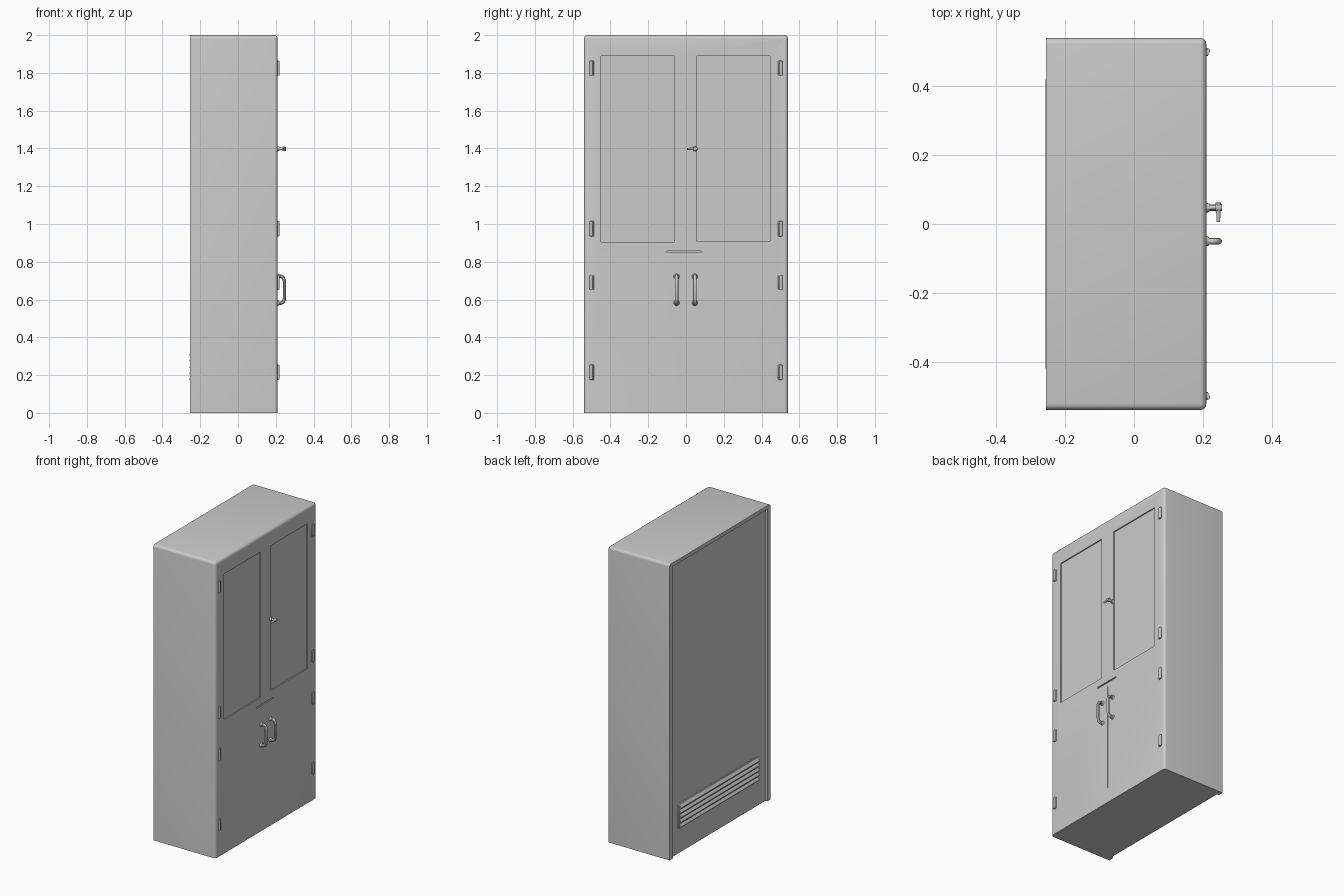
import bpy, bmesh, math
from mathutils import Vector, Matrix

if "Cube" in bpy.data.objects:
    bpy.data.objects.remove(bpy.data.objects["Cube"])

steel = bpy.data.materials.new("painted grey steel")
steel.diffuse_color = (0.6, 0.6, 0.6, 1)
steel.use_nodes = True
steel.node_tree.nodes["Principled BSDF"].inputs["Base Color"].default_value = steel.diffuse_color


def finish(ob):
    ob.data.materials.clear()
    ob.data.materials.append(steel)
    bpy.ops.object.select_all(action='DESELECT')
    ob.select_set(True)
    bpy.context.view_layer.objects.active = ob
    bpy.ops.object.shade_smooth_by_angle(angle=math.radians(35))
    return ob


def make(name, bm):
    bmesh.ops.recalc_face_normals(bm, faces=bm.faces)
    me = bpy.data.meshes.new(name)
    bm.to_mesh(me)
    bm.free()
    ob = bpy.data.objects.new(name, me)
    bpy.context.collection.objects.link(ob)
    return finish(ob)


def box_bm(lo, hi):
    bm = bmesh.new()
    lo, hi = Vector(lo), Vector(hi)
    size = hi - lo
    bmesh.ops.create_cube(bm, size=1, matrix=Matrix.Translation((lo + hi) / 2) @ Matrix.Diagonal((*size, 1)))
    return bm


def rounded_box(name, lo, hi, r, rule=lambda e: True, seg=3):
    bm = box_bm(lo, hi)
    edges = [e for e in bm.edges if rule(e)]
    bmesh.ops.bevel(bm, geom=edges, offset=r, segments=seg, profile=0.5, affect='EDGES')
    return make(name, bm)


def rod(name, a, b, r1, r2, sides=14):
    a, b = Vector(a), Vector(b)
    d = b - a
    bm = bmesh.new()
    m = Matrix.Translation((a + b) / 2) @ d.to_track_quat('Z', 'Y').to_matrix().to_4x4()
    bmesh.ops.create_cone(bm, cap_ends=True, segments=sides, radius1=r1, radius2=r2, depth=d.length, matrix=m)
    return make(name, bm)


def cut(ob, lo, hi):
    cutter = make("cutter", box_bm(lo, hi))
    mod = ob.modifiers.new("cut", 'BOOLEAN')
    mod.operation, mod.solver, mod.object = 'DIFFERENCE', 'EXACT', cutter
    bpy.context.view_layer.objects.active = ob
    bpy.ops.object.modifier_apply(modifier=mod.name)
    bpy.data.objects.remove(cutter)


# Cabinet shell: rounded front verticals and top edges, sharp back and base
F, B, W = 0.21, -0.255, 0.54


def shell_edges(e):
    c = (e.verts[0].co + e.verts[1].co) / 2
    front = c.x > 0.2 and c.z > 0.5
    top_side = c.z > 1.9 and abs(c.y) > 0.5
    return front or top_side


body = rounded_box("cabinet_body", (B, -W, 0.0), (F, W, 2.0), 0.018, shell_edges, 4)

# Recessed upper door panels
cut(body, (F - 0.008, -0.45, 0.905), (F + 0.1, -0.06, 1.89))
cut(body, (F - 0.008, 0.055, 0.91), (F + 0.1, 0.445, 1.89))
# Seam between lower doors and the gap above them
cut(body, (F - 0.006, -0.002, 0.10), (F + 0.1, 0.002, 0.82))
cut(body, (F - 0.008, -0.10, 0.848), (F + 0.1, 0.08, 0.856))
# Back panel set in between side flanges
cut(body, (B - 0.1, -0.505, -0.1), (B + 0.015, 0.505, 1.975))
finish(body)

# Louvred vent low on the back
vent = rounded_box("vent_frame", (B + 0.009, -0.43, 0.165), (B + 0.02, 0.43, 0.335), 0.004, seg=2)
for i in range(5):
    z = 0.172 + i * 0.032
    bm = bmesh.new()
    prof = [(0.011, 0), (-0.001, 0.003), (-0.002, 0.008), (0.004, 0.019), (0.011, 0.026)]
    ends = [[bm.verts.new((B + x, y, z + h)) for x, h in prof] for y in (-0.42, 0.42)]
    bm.faces.new(ends[0])
    bm.faces.new(ends[1][::-1])
    n = len(prof)
    for k in range(n):
        bm.faces.new((ends[0][k], ends[1][k], ends[1][(k + 1) % n], ends[0][(k + 1) % n]))
    make(f"vent_slat_{i + 1}", bm)

# Four hinges down each side
for s in (-1, 1):
    side = "left" if s < 0 else "right"
    for i, z in enumerate((0.215, 0.69, 0.975, 1.825)):
        y0, y1 = sorted((s * 0.488, s * 0.508))
        rounded_box(f"hinge_plate_{side}_{i + 1}", (F - 0.005, y0, z - 0.04), (F + 0.006, y1, z + 0.04), 0.003, seg=2)
        rod(f"hinge_pin_{side}_{i + 1}", (F + 0.003, s * 0.503, z - 0.038), (F + 0.003, s * 0.503, z + 0.038), 0.008, 0.008)

# D-shaped pulls on the lower doors
for name, y in (("left", -0.05), ("right", 0.047)):
    z0, z1, out = 0.582, 0.722, 0.246
    pts = [(F - 0.004, z0), (0.228, z0 - 0.001), (0.239, z0 + 0.005), (out, z0 + 0.022),
           (out, z1 - 0.022), (0.239, z1 - 0.005), (0.228, z1 + 0.001), (F - 0.004, z1)]
    cu = bpy.data.curves.new(f"handle_{name}", 'CURVE')
    cu.dimensions = '3D'
    cu.bevel_depth, cu.bevel_resolution, cu.use_fill_caps = 0.0095, 3, True
    sp = cu.splines.new('POLY')
    sp.points.add(len(pts) - 1)
    for p, (x, z) in zip(sp.points, pts):
        p.co = (x, y, z, 1)
    ob = bpy.data.objects.new(f"handle_{name}", cu)
    bpy.context.collection.objects.link(ob)
    bpy.ops.object.select_all(action='DESELECT')
    ob.select_set(True)
    bpy.context.view_layer.objects.active = ob
    bpy.ops.object.convert(target='MESH')
    finish(bpy.context.view_layer.objects.active)
    for foot, z in (("lower", z0), ("upper", z1)):
        rod(f"handle_foot_{name}_{foot}", (F - 0.004, y, z), (F + 0.008, y, z), 0.017, 0.012)

# Turn latch on the upper doors
rod("latch_base", (F - 0.004, 0.048, 1.398), (F + 0.01, 0.048, 1.398), 0.014, 0.011)
rod("latch_stem", (F, 0.048, 1.398), (0.244, 0.048, 1.398), 0.007, 0.007)
rod("latch_knob", (0.236, 0.048, 1.398), (0.255, 0.048, 1.398), 0.012, 0.010)
rod("latch_lever", (0.245, 0.062, 1.40), (0.245, 0.006, 1.397), 0.008, 0.005)
